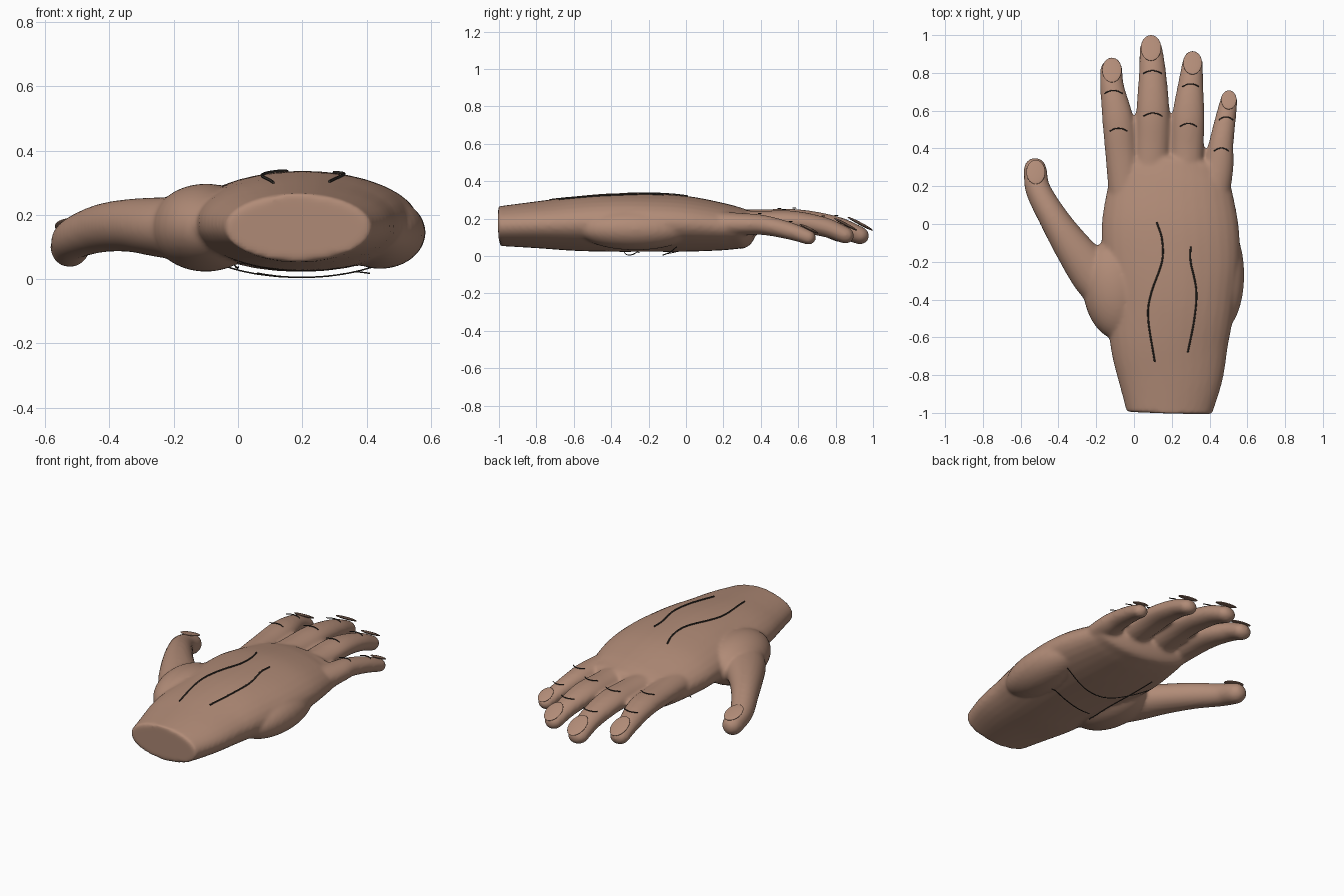
import bpy, bmesh, math
from mathutils import Vector, Matrix
from mathutils.bvhtree import BVHTree

cube = bpy.data.objects.get("Cube")
if cube:
    bpy.data.objects.remove(cube, do_unlink=True)


def material(name, color):
    m = bpy.data.materials.new(name)
    m.use_nodes = True
    m.diffuse_color = (*color, 1)
    m.node_tree.nodes["Principled BSDF"].inputs["Base Color"].default_value = (*color, 1)
    return m


SKIN = material("warm brown skin", (0.44, 0.26, 0.185))
LINE = material("dark line", (0.04, 0.033, 0.027))


def add_object(name, data, mat):
    ob = bpy.data.objects.new(name, data)
    bpy.context.collection.objects.link(ob)
    data.materials.append(mat)
    return ob


def catmull(rows, steps=6):
    """Smooth interpolation through rows of numbers."""
    v = [Vector(r) for r in rows]
    v = [2 * v[0] - v[1]] + v + [2 * v[-1] - v[-2]]
    out = []
    for a, b, c, d in zip(v, v[1:], v[2:], v[3:]):
        for i in range(steps):
            t = i / steps
            out.append(0.5 * (2 * b + (c - a) * t + (2 * a - 5 * b + 4 * c - d) * t * t
                              + (3 * b - a - 3 * c + d) * t ** 3))
    return out + [v[-2]]


def tube(bm, rows, cap, sides=32):
    """Loft of ellipses through rows of x, y, z, half width, half height; rounded far end."""
    pts = catmull(rows)
    heading = [(Vector(b[:3]) - Vector(a[:3])).normalized()
               for a, b in zip([pts[0]] + pts[:-1], pts[1:] + [pts[-1]])]
    frames = [(Vector(p[:3]), h, p[3], p[4]) for p, h in zip(pts, heading)]
    end, h, w, t = frames[-1]
    for i in range(1, 7):
        a = math.radians(14 * i)
        frames.append((end + h * cap * math.sin(a), h, w * math.cos(a), t * math.cos(a)))
    rings = []
    for c, h, w, t in frames:
        side = h.cross(Vector((0, 0, 1))).normalized()
        up = side.cross(h)
        rings.append([bm.verts.new(c + side * w * math.cos(k) + up * t * math.sin(k))
                      for k in (2 * math.pi * i / sides for i in range(sides))])
    for r, q in zip(rings, rings[1:]):
        for i in range(sides):
            j = (i + 1) % sides
            bm.faces.new((r[i], r[j], q[j], q[i]))
    bm.faces.new(rings[0][::-1])
    bm.faces.new(rings[-1])


def ellipsoid(bm, center, radii, turn=0):
    m = Matrix.Translation(center) @ Matrix.Rotation(turn, 4, 'Z') @ Matrix.Diagonal((*radii, 1))
    bmesh.ops.create_uvsphere(bm, u_segments=32, v_segments=20, radius=1, matrix=m)


# Wrist and palm, thumb and fingers as overlapping lofts
bm = bmesh.new()
tube(bm, [(.187, -1, .16, .227, .106), (.192, -.8, .167, .283, .125), (.187, -.6, .173, .318, .145),
          (.2, -.4, .179, .337, .156), (.2, -.2, .179, .362, .156), (.19, 0, .172, .362, .149),
          (.19, .2, .156, .327, .126), (.2, .31, .146, .302, .105)], .06)
ellipsoid(bm, (-.1, -.35, .16), (.17, .265, .137), .12)
ellipsoid(bm, (.442, -.27, .145), (.142, .31, .113))
tube(bm, [(-.12, -.38, .155, .12, .1), (-.22, -.26, .16, .12, .095), (-.33, -.115, .167, .097, .083),
          (-.425, .03, .158, .078, .075), (-.507, .18, .128, .067, .065),
          (-.523, .285, .097, .061, .06)], .066)
tube(bm, [(-.03, .1, .17, .1, .075), (-.065, .35, .185, .085, .062), (-.085, .55, .19, .083, .058),
          (-.115, .72, .163, .064, .053), (-.12, .82, .122, .058, .047)], .05)
tube(bm, [(.08, .1, .17, .1, .08), (.095, .4, .185, .092, .065), (.1, .6, .19, .088, .06),
          (.098, .8, .158, .072, .055), (.09, .925, .112, .061, .048)], .055)
tube(bm, [(.27, .1, .17, .09, .08), (.28, .38, .18, .088, .062), (.288, .57, .185, .086, .057),
          (.3, .74, .155, .067, .052), (.31, .85, .112, .055, .045)], .05)
tube(bm, [(.4, .05, .17, .09, .075), (.447, .3, .17, .08, .06), (.461, .42, .165, .066, .053),
          (.485, .56, .133, .055, .046), (.503, .655, .1, .046, .039)], .04)
bmesh.ops.recalc_face_normals(bm, faces=bm.faces)
mesh = bpy.data.meshes.new("hand")
bm.to_mesh(mesh)
bm.free()
hand = add_object("hand", mesh, SKIN)
remesh = hand.modifiers.new("fuse", 'REMESH')
remesh.mode = 'VOXEL'
remesh.voxel_size = 0.011
remesh.use_smooth_shade = True
smooth = hand.modifiers.new("soften", 'SMOOTH')
smooth.factor = 0.5
smooth.iterations = 7

# Bake the fused skin so that lines can be laid on it
deps = bpy.context.evaluated_depsgraph_get()
fused = bpy.data.meshes.new_from_object(hand.evaluated_get(deps))
hand.modifiers.clear()
hand.data = fused
if not fused.materials:
    fused.materials.append(SKIN)
fused.polygons.foreach_set("use_smooth", [True] * len(fused.polygons))
bm = bmesh.new()
bm.from_mesh(fused)
surface = BVHTree.FromBMesh(bm)
bm.free()


def surface_line(name, path, lift, radius, side=1, level=False):
    """Thin dark cord over the top (side 1) or underside (side -1); level keeps it at one height."""
    pts = []
    for p in catmull([(x, y, 0) for x, y in path]):
        hit = surface.ray_cast(Vector((p[0], p[1], side)), Vector((0, 0, -side)))[0]
        if hit:
            pts.append(hit + Vector((0, 0, side * lift)))
    if level:
        top = max(p.z for p in pts)
        for p in pts:
            p.z = top
    curve = bpy.data.curves.new(name, 'CURVE')
    curve.dimensions = '3D'
    curve.bevel_depth = radius
    curve.bevel_resolution = 1
    curve.use_fill_caps = True
    spline = curve.splines.new('POLY')
    spline.points.add(len(pts) - 1)
    for s, p in zip(spline.points, pts):
        s.co = (*p, 1)
    add_object(name, curve, LINE)


# Veins on the back of the hand
surface_line("inner_vein", [(.12, .01), (.148, -.08), (.148, -.2), (.09, -.37), (.075, -.5), (.11, -.73)],
             .004, .0045)
surface_line("outer_vein", [(.3, -.12), (.3, -.2), (.33, -.35), (.32, -.5), (.285, -.68)], .004, .0045)

# Palm creases
surface_line("heart_crease", [(.46, -.05), (.235, -.12), (.08, -.1), (-.07, .05)], .018, .0025, -1)
surface_line("head_crease", [(.41, -.25), (.17, -.31), (.06, -.33)], .018, .0025, -1)
surface_line("thumb_crease", [(0, -.4), (0, -.1), (-.01, .15)], .012, .0025, -1)

# Knuckle creases: x, y, half width
for finger, joints in {
    "index": [(-.082, .5, .047), (-.108, .7, .048)],
    "middle": [(.1, .58, .05), (.098, .805, .05)],
    "ring": [(.288, .525, .045), (.3, .735, .045)],
    "little": [(.463, .395, .04), (.487, .56, .038)],
}.items():
    for place, (x, y, w) in zip(("lower", "upper"), joints):
        arc = [(x + w * k / 2, y + .007 - .004 * k * k) for k in range(-2, 3)]
        surface_line(f"{finger}_{place}_crease", arc, .006, .0028, level=True)

# Nails: thin oval plates tilted down and reaching past the fingertips
for finger, center, half, tilt in [
    ("thumb", (-.52, .275, .165), (.05, .068), -20),
    ("index", (-.117, .815, .179), (.052, .074), -28),
    ("middle", (.09, .932, .173), (.054, .077), -28),
    ("ring", (.31, .853, .17), (.05, .07), -28),
    ("little", (.502, .657, .147), (.041, .056), -26),
]:
    bm = bmesh.new()
    ellipsoid(bm, (0, 0, 0), (*half, .008))
    mesh = bpy.data.meshes.new(finger + "_nail")
    bm.to_mesh(mesh)
    bm.free()
    mesh.polygons.foreach_set("use_smooth", [True] * len(mesh.polygons))
    nail = add_object(finger + "_nail", mesh, SKIN)
    nail.location = center
    nail.rotation_euler = (math.radians(tilt), 0, 0)
